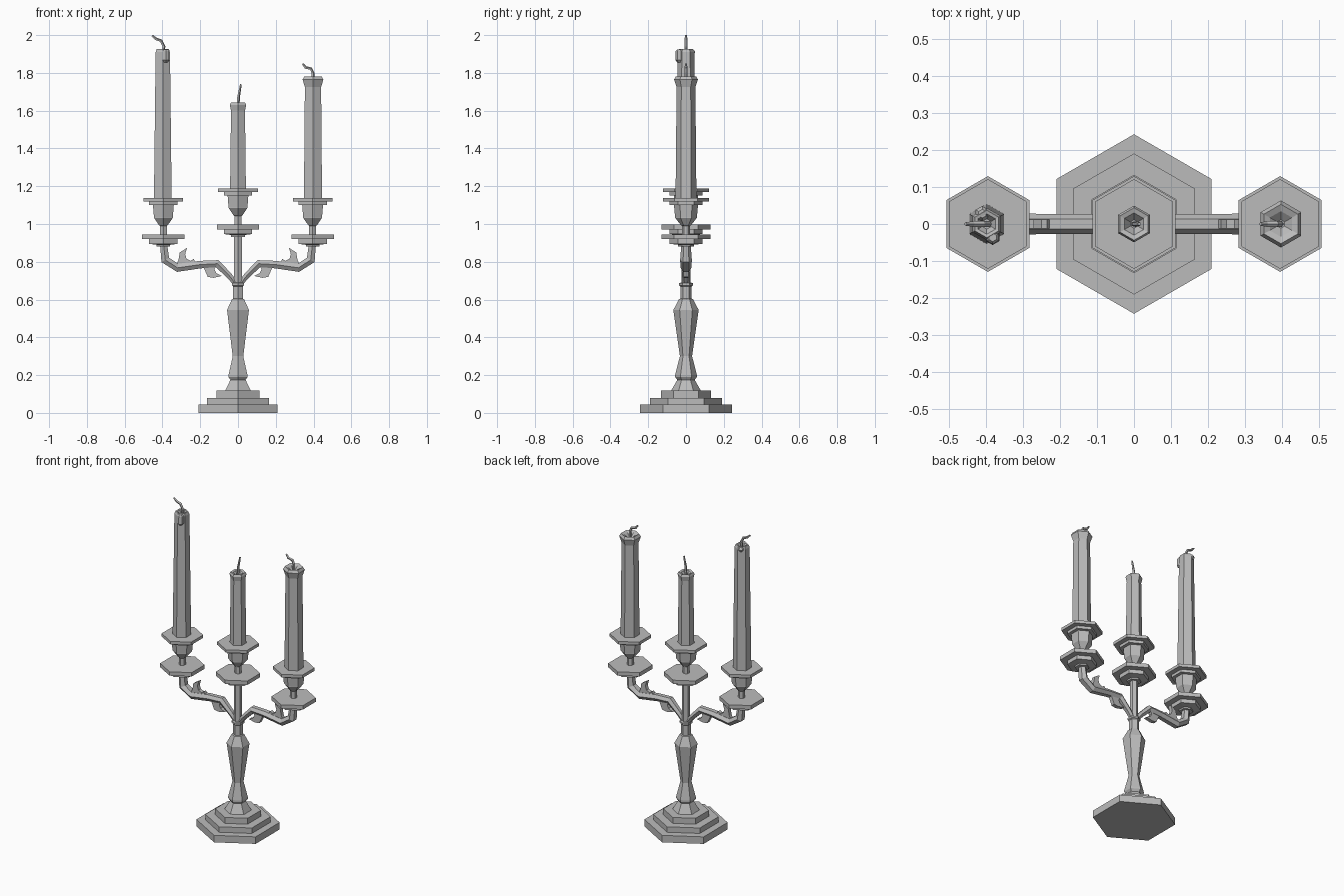
import bpy, bmesh, math
from mathutils import Vector

if "Cube" in bpy.data.objects:
    bpy.data.objects.remove(bpy.data.objects["Cube"], do_unlink=True)

# One plain grey for the whole model
grey = bpy.data.materials.new("plain grey")
grey.use_nodes = True
COLOR = (0.5, 0.5, 0.5, 1)
grey.diffuse_color = COLOR
grey.node_tree.nodes["Principled BSDF"].inputs["Base Color"].default_value = COLOR
FLAT = math.cos(math.pi / 6)


def finish(name, bm):
    bmesh.ops.recalc_face_normals(bm, faces=bm.faces)
    mesh = bpy.data.meshes.new(name)
    bm.to_mesh(mesh)
    bm.free()
    mesh.materials.append(grey)
    obj = bpy.data.objects.new(name, mesh)
    bpy.context.collection.objects.link(obj)
    return obj


def skin(bm, rings):
    """Join vertex rings with side faces and close both ends."""
    for a, b in zip(rings, rings[1:]):
        n = len(a)
        for i in range(n):
            j = (i + 1) % n
            bm.faces.new((a[i], a[j], b[j], b[i]))
    bm.faces.new(rings[0])
    bm.faces.new(rings[-1])


def turned(name, profile, x=0, z=0):
    """Six-sided turned part; profile holds (half width in x, height)."""
    bm = bmesh.new()
    rings = []
    for half, h in profile:
        r = half / FLAT
        rings.append([bm.verts.new((x + r * math.sin(k * math.pi / 3),
                                    -r * math.cos(k * math.pi / 3), z + h))
                      for k in range(6)])
    skin(bm, rings)
    return finish(name, bm)


def tube(name, path, sizes, sides=6, depth=1.0):
    """Faceted tube along a path in the xz plane."""
    bm = bmesh.new()
    pts = [Vector((x, 0, z)) for x, z in path]
    rings = []
    for i, p in enumerate(pts):
        d = (pts[min(i + 1, len(pts) - 1)] - pts[max(i - 1, 0)]).normalized()
        side = Vector((-d.z, 0, d.x))
        rings.append([])
        for k in range(sides):
            a = 2 * math.pi * (k + 0.5) / sides
            off = side * math.cos(a) + Vector((0, depth * math.sin(a), 0))
            rings[-1].append(bm.verts.new(p + off * sizes[i]))
    skin(bm, rings)
    return finish(name, bm)


def leaf(name, outline, sign, thick=0.024):
    """Flat curled leaf cut from an outline in the xz plane."""
    bm = bmesh.new()
    face = bm.faces.new([bm.verts.new((sign * x, -thick / 2, z)) for x, z in outline])
    out = bmesh.ops.extrude_face_region(bm, geom=[face])
    verts = [v for v in out["geom"] if isinstance(v, bmesh.types.BMVert)]
    bmesh.ops.translate(bm, verts=verts, vec=(0, thick, 0))
    return finish(name, bm)


# Stepped foot, baluster and central rod
turned("foot", [(0.21, 0), (0.21, 0.045), (0.165, 0.045), (0.165, 0.08),
                (0.115, 0.08), (0.115, 0.118)])
turned("baluster", [(0.068, 0.118), (0.04, 0.175), (0.05, 0.19), (0.05, 0.2),
                    (0.028, 0.3), (0.058, 0.545), (0.032, 0.602), (0.026, 0.605),
                    (0.026, 0.67), (0.032, 0.675), (0.032, 0.687), (0.022, 0.69)])
turned("central_rod", [(0.021, 0.68), (0.021, 0.95)])

# Drip plates and candle cups, shared by the three holders
PLATE = [(0.036, -0.065), (0.036, -0.055), (0.075, -0.05), (0.075, -0.025),
         (0.112, -0.025), (0.112, 0)]
CUP = [(0.018, -0.01), (0.018, 0.045), (0.024, 0.05), (0.05, 0.088), (0.05, 0.092),
       (0.055, 0.155), (0.075, 0.155), (0.075, 0.173), (0.105, 0.173), (0.105, 0.192)]
for name, x, z in (("right", -0.395, 0.945), ("centre", 0, 0.997), ("left", 0.395, 0.945)):
    turned(name + "_drip_plate", PLATE, x, z)
    turned(name + "_candle_cup", CUP, x, z)

# Curved arms with curled leaves
ARM = [(0.01, 0.68), (0.045, 0.725), (0.11, 0.79), (0.2, 0.785),
       (0.32, 0.768), (0.385, 0.81), (0.395, 0.9)]
ARM_SIZE = [0.014, 0.018, 0.023, 0.023, 0.025, 0.027, 0.021]
UPPER_LEAF = [(0.33, 0.775), (0.315, 0.81), (0.308, 0.85), (0.27, 0.873),
              (0.28, 0.84), (0.272, 0.815), (0.25, 0.805), (0.235, 0.815), (0.22, 0.785)]
LOWER_LEAF = [(0.2, 0.785), (0.18, 0.765), (0.16, 0.72), (0.13, 0.715),
              (0.085, 0.725), (0.115, 0.74), (0.125, 0.76), (0.11, 0.785)]
for name, s in (("right", -1), ("left", 1)):
    tube(name + "_arm", [(s * x, z) for x, z in ARM], ARM_SIZE, depth=1.15)
    leaf(name + "_upper_leaf", UPPER_LEAF, s)
    leaf(name + "_lower_leaf", LOWER_LEAF, s)

# Candles with hollowed, melted tops
turned("right_candle", [(0.047, 1.12), (0.038, 1.91), (0.032, 1.926),
                        (0.024, 1.924), (0.012, 1.905)], -0.398)
turned("centre_candle", [(0.042, 1.17), (0.037, 1.6), (0.043, 1.63), (0.038, 1.642),
                         (0.026, 1.638), (0.01, 1.615)])
turned("left_candle", [(0.048, 1.12), (0.043, 1.725), (0.055, 1.765), (0.046, 1.782),
                       (0.03, 1.774), (0.01, 1.755)], 0.397)

# Wax drips on the tall candle
for name, x, y, low in (("front_wax_drip", -0.382, -0.036, 1.855),
                        ("back_wax_drip", -0.41, 0.028, 1.895)):
    drip = turned(name, [(0.008, low), (0.018, low + 0.012), (0.016, 1.915), (0.01, 1.924)], x)
    drip.location.y = y

# Bent wicks
WICKS = {
    "right_wick": [(-0.398, 1.9), (-0.392, 1.94), (-0.408, 1.97), (-0.435, 1.98), (-0.455, 1.998)],
    "centre_wick": [(0, 1.61), (0.002, 1.67), (0.015, 1.74)],
    "left_wick": [(0.397, 1.75), (0.396, 1.8), (0.386, 1.822), (0.358, 1.828), (0.342, 1.848)],
}
for name, path in WICKS.items():
    tube(name, path, [0.008] * (len(path) - 1) + [0.005], sides=5)
